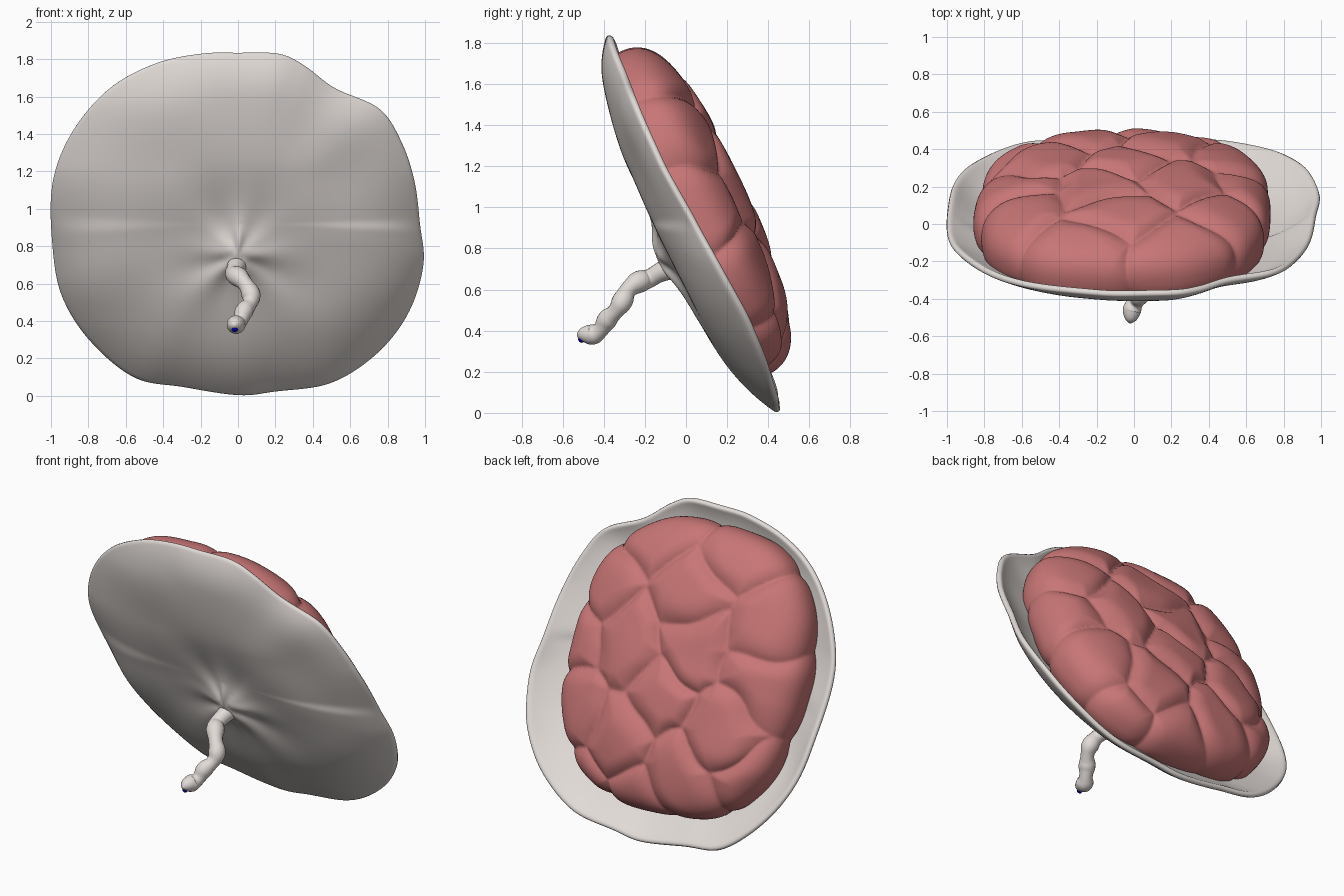
import bpy, bmesh, math
from mathutils import Vector, noise

if "Cube" in bpy.data.objects:
    bpy.data.objects.remove(bpy.data.objects["Cube"])

def material(name, rgb):
    m = bpy.data.materials.new(name)
    m.diffuse_color = (*rgb, 1)
    m.use_nodes = True
    m.node_tree.nodes["Principled BSDF"].inputs["Base Color"].default_value = m.diffuse_color
    return m

def finish(bm, name, mat):
    me = bpy.data.meshes.new(name)
    bmesh.ops.recalc_face_normals(bm, faces=bm.faces)
    for f in bm.faces:
        f.smooth = True
    bm.to_mesh(me)
    bm.free()
    me.materials.append(mat)
    ob = bpy.data.objects.new(name, me)
    bpy.context.collection.objects.link(ob)
    return ob

pale = material("pale_membrane", (0.76, 0.71, 0.68))
red = material("red_tissue", (0.58, 0.18, 0.18))
blue = material("blue_vessel", (0.0, 0.0, 0.5))

# Wavy rim outline (x, z) seen from the front
RIM = [(0, 1.84), (0.22, 1.835), (0.36, 1.77), (0.52, 1.65), (0.76, 1.54), (0.88, 1.36),
       (0.95, 1.15), (0.98, 0.92), (1.0, 0.7), (0.92, 0.44), (0.75, 0.22), (0.5, 0.06),
       (0.2, 0.015), (0, -0.005), (-0.3, 0.04), (-0.56, 0.09), (-0.8, 0.29), (-0.95, 0.53),
       (-1.0, 0.8), (-1.0, 1.13), (-0.9, 1.4), (-0.7, 1.64), (-0.45, 1.78), (-0.2, 1.835)]
ZC, SLOPE = 0.92, 0.45
SEG, RINGS = 138, 40

def rim_point(t):
    """Closed Catmull-Rom through the rim points, t in 0..1."""
    n = len(RIM)
    i, f = divmod(t * n, 1)
    a, b, c, d = (Vector(RIM[(int(i) + k) % n]) for k in (-1, 0, 1, 2))
    return 0.5 * (2 * b + (c - a) * f + (2 * a - 5 * b + 4 * c - d) * f * f
                  + (3 * b - a - 3 * c + d) * f ** 3)

rim = [rim_point(i / SEG) for i in range(SEG)]
polar = sorted((math.atan2(p.y - ZC, p.x), math.hypot(p.x, p.y - ZC)) for p in rim)

def rim_radius(ang):
    return min(polar, key=lambda q: abs(q[0] - ang))[1]

def dish_y(x, z, r):
    """Front face of the dish; r is the fraction of the way to the rim."""
    power = 4 if z > ZC else 5
    y = 0.445 - SLOPE * z - 0.185 * max(0.0, 1 - r ** power)
    y += 0.12 * x * x * r ** 5 * max(-0.25, min(0.5, 0.95 - z))   # side lips
    dx, dz = x, z - 0.75
    d = math.hypot(dx, dz)
    a = math.atan2(dz, dx)
    y -= 0.06 * math.exp(-(d / 0.13) ** 2)
    crease = math.sin(5 * a + 0.6) + 0.6 * math.sin(8 * a + 2)
    y -= 0.010 * crease * min(1, d / 0.1) * math.exp(-(d / 0.35) ** 2)
    y += 0.025 * noise.noise(Vector((x * 2.5, 3.1, z * 2.5))) * (1 - 0.4 * r)
    return y

# Membrane dish: concentric rings from the centre to the rim
bm = bmesh.new()
centre = bm.verts.new((0, dish_y(0, ZC, 0), ZC))
prev = None
for k in range(1, RINGS + 1):
    r = k / RINGS
    ring = []
    for p in rim:
        x, z = p.x * r, ZC + (p.y - ZC) * r
        ring.append(bm.verts.new((x, dish_y(x, z, r), z)))
    for i in range(SEG):
        j = (i + 1) % SEG
        if prev:
            bm.faces.new((prev[i], prev[j], ring[j], ring[i]))
        else:
            bm.faces.new((centre, ring[j], ring[i]))
    prev = ring
dish = finish(bm, "membrane_dish", pale)
if dish.data.polygons[0].normal.y > 0:
    dish.data.flip_normals()
sol = dish.modifiers.new("thickness", 'SOLIDIFY')
sol.thickness, sol.offset = 0.035, -1
sub = dish.modifiers.new("smooth", 'SUBSURF')
sub.levels = sub.render_levels = 1

# Lobed mass: squashed rounded block with pillow-shaped lobes, resting in the dish
LOBES = [(.31, .73), (-.31, .77), (.54, .40), (-.06, .46), (.66, .05), (.25, .10), (-.61, .42),
         (-.22, .18), (.58, -.36), (-.07, -.17), (-.66, .08), (.43, -.76), (.2, -.45),
         (-.48, -.22), (-.27, -.58), (-.67, -.52), (.03, -.82)]
length = math.hypot(1, SLOPE)
V = Vector((0, -SLOPE, 1)) / length
N = Vector((0, 1, SLOPE)) / length
O = Vector((0, 0.445 - SLOPE * ZC, ZC))
bm = bmesh.new()
bmesh.ops.create_icosphere(bm, subdivisions=7, radius=1)
P = 2.6
for v in bm.verts:
    d = v.co.normalized()
    s = sum(abs(c) ** P for c in d) ** (-1 / P)
    u, w, n = 0.735 * d.x * s, 0.81 * d.y * s, 0.22 * d.z * s
    u -= 0.02 * w
    pu, pw = u - 0.06, w + 0.045
    # wobble the cell borders, then swell each lobe between its grooves
    q = Vector((pu * 3, pw * 3, n * 3 + 0.7))
    qu = pu + 0.09 * noise.noise(q)
    qw = pw + 0.09 * noise.noise(q + Vector((9, 4, 2)))
    near = sorted(math.hypot(qu - a, qw - b) for a, b in LOBES)
    e = near[1] - near[0]
    depth = 0.022 + 0.026 * max(0, d.z * s)
    swell = 0.055 - depth * (1 - min(1, e / 0.24)) ** 2.4
    swell += 0.012 * noise.noise(q * 1.2)
    k = 2.2 if d.z > 0 else 1.2
    out = Vector((d.x * 0.8, d.y * 0.8, d.z * k)).normalized()
    pu, pw, n = pu + out.x * swell, pw + out.y * swell, n + 0.03 + out.z * swell
    co = O + Vector((pu, 0, 0)) + V * pw + N * n
    if n < 0.06:
        rad = math.hypot(co.x, co.z - ZC)
        r = min(1, rad / rim_radius(math.atan2(co.z - ZC, co.x)))
        co.y = max(co.y, dish_y(co.x, co.z, r) + 0.02)
    v.co = co
finish(bm, "lobed_mass", red)

# Twisting cord hanging from the middle of the dish
PATH = [(0.0, -0.06, 0.71, 1.4), (-0.01, -0.12, 0.69, 1.1), (-0.03, -0.18, 0.65, 1.0),
        (0.0, -0.23, 0.64, 1.35), (0.04, -0.285, 0.6, 0.85), (0.075, -0.31, 0.54, 1.3),
        (0.065, -0.345, 0.49, 0.8), (0.03, -0.385, 0.455, 1.25), (0.015, -0.415, 0.4, 0.8),
        (-0.01, -0.45, 0.38, 1.25), (-0.015, -0.49, 0.382, 1.0),
        (-0.018, -0.52, 0.378, 0.6), (-0.018, -0.53, 0.376, 0.15)]
cu = bpy.data.curves.new("cord", 'CURVE')
cu.dimensions = '3D'
cu.bevel_depth, cu.bevel_resolution, cu.resolution_u = 0.043, 6, 8
cu.use_fill_caps = True
sp = cu.splines.new('NURBS')
sp.points.add(len(PATH) - 1)
for pt, (x, y, z, rad) in zip(sp.points, PATH):
    pt.co, pt.radius = (x, y, z, 1), rad
sp.use_endpoint_u, sp.order_u, sp.use_smooth = True, 3, True
cu.materials.append(pale)
bpy.context.collection.objects.link(bpy.data.objects.new("cord", cu))

# Blue vessel opening at the cord tip
bm = bmesh.new()
bmesh.ops.create_uvsphere(bm, u_segments=16, v_segments=8, radius=0.017)
tip = finish(bm, "vessel_tip", blue)
tip.location = (-0.017, -0.508, 0.358)
